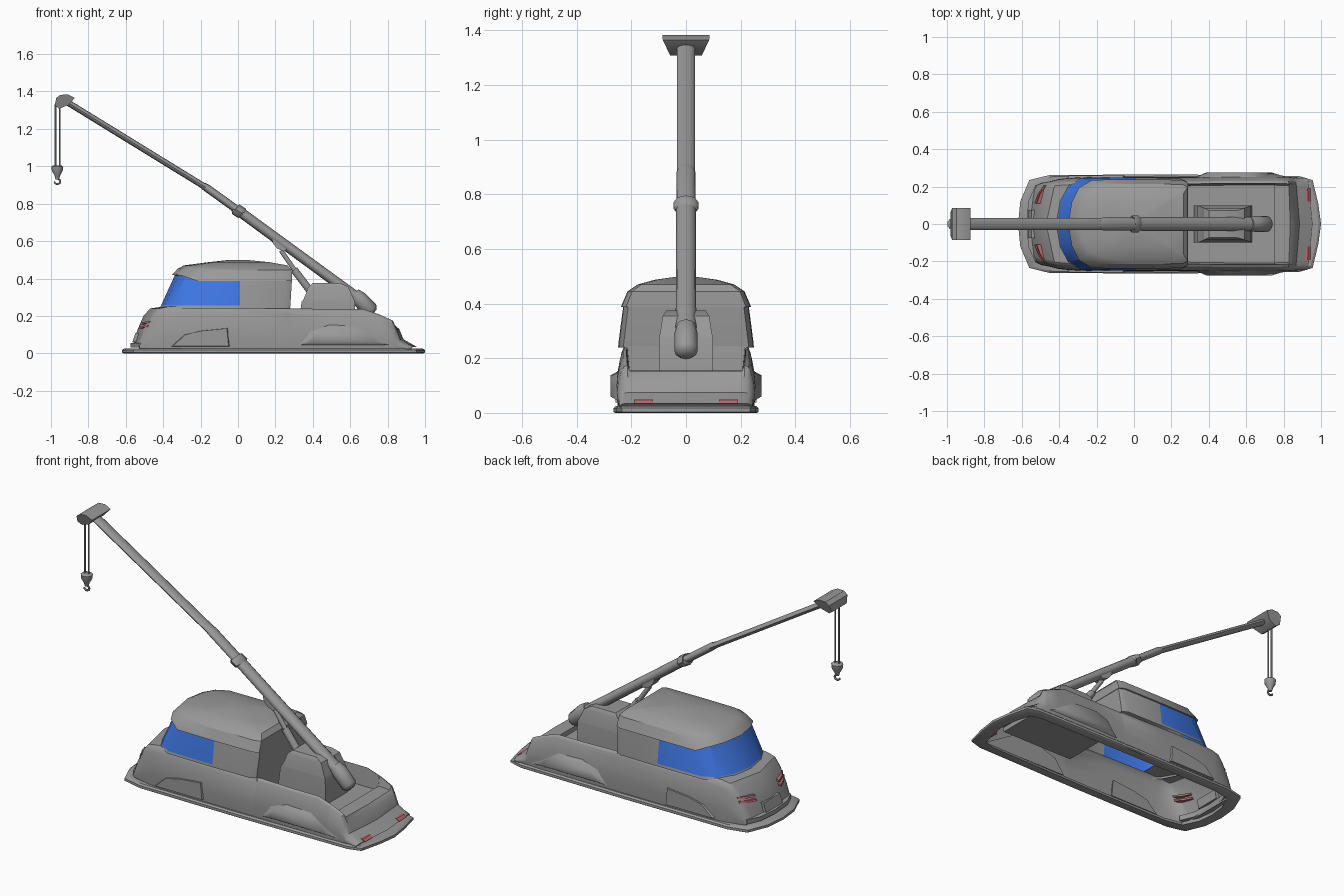
import bpy, bmesh, math
from mathutils import Vector

if "Cube" in bpy.data.objects:
    bpy.data.objects.remove(bpy.data.objects["Cube"])


def material(name, color):
    m = bpy.data.materials.new(name)
    m.diffuse_color = color
    m.use_nodes = True
    m.node_tree.nodes["Principled BSDF"].inputs["Base Color"].default_value = m.diffuse_color
    return m


GREY = material("dark_grey", (0.32, 0.32, 0.32, 1))
GLASS = material("blue_glass", (0.05, 0.19, 0.8, 1))
RED = material("lamp_red", (0.5, 0.14, 0.17, 1))


def make(name, verts, faces, mat=None, angle=32):
    bm = bmesh.new()
    vs = [bm.verts.new(v) for v in verts]
    for f in faces:
        bm.faces.new([vs[i] for i in f])
    bmesh.ops.recalc_face_normals(bm, faces=bm.faces)
    me = bpy.data.meshes.new(name)
    bm.to_mesh(me)
    bm.free()
    ob = bpy.data.objects.new(name, me)
    bpy.context.collection.objects.link(ob)
    me.materials.append(mat or GREY)
    bpy.ops.object.select_all(action='DESELECT')
    bpy.context.view_layer.objects.active = ob
    ob.select_set(True)
    bpy.ops.object.shade_smooth_by_angle(angle=math.radians(angle))
    return ob


def loft(name, rings, closed=True, caps=(True, True), mat=None, angle=32, skip=None):
    n = len(rings[0])
    verts = [v for r in rings for v in r]
    faces = []
    for i in range(len(rings) - 1):
        for j in range(n if closed else n - 1):
            if not (skip and skip(i, j)):
                k = (j + 1) % n
                faces.append((i * n + j, i * n + k, (i + 1) * n + k, (i + 1) * n + j))
    if caps[0]:
        faces.append(tuple(range(n)))
    if caps[1]:
        faces.append(tuple(range(len(verts) - n, len(verts))))
    return make(name, verts, faces, mat, angle)


def mirrored(half):
    """Half outline from y=0 (or +y) onwards, completed on the -y side."""
    return half + [(x, -y, z) for x, y, z in reversed(half) if abs(y) > 1e-6]


def prism(name, prof, y0, y1, taper=1.0, mat=None, angle=32):
    """Extrude an x-z profile from y0 to y1, scaling the far end about its centre."""
    cx = sum(p[0] for p in prof) / len(prof)
    cz = sum(p[1] for p in prof) / len(prof)
    a = [(x, y0, z) for x, z in prof]
    b = [(cx + (x - cx) * taper, y1, cz + (z - cz) * taper) for x, z in prof]
    return loft(name, [a, b], mat=mat, angle=angle)


def tube(name, pts, radii, n=12, flat=1.0):
    """Tube through points in the x-z plane; flat is thickness relative to the y half width."""
    P = [Vector(p) for p in pts]
    rings = []
    for i, p in enumerate(P):
        d = (P[min(i + 1, len(P) - 1)] - P[max(i - 1, 0)]).normalized()
        u = Vector((0, 1, 0))
        v = d.cross(u).normalized()
        rings.append([tuple(p + u * radii[i] * math.cos(2 * math.pi * k / n)
                            + v * radii[i] * flat * math.sin(2 * math.pi * k / n)) for k in range(n)])
    return loft(name, rings, angle=50)


# Skirt ring around the bottom
outline = [(-.62, 0), (-.608, .12), (-.56, .235), (-.45, .262), (.2, .265),
           (.88, .257), (.955, .235), (.985, .11), (1.0, 0)]


def skirt_ring(sx, sy, z):
    return mirrored([(.19 + (x - .19) * sx, y * sy, z) for x, y in outline])


rings = [skirt_ring(*a) for a in ((1, 1, .004), (1, 1, .018), (.985, .965, .026), (.93, .86, .026),
                                  (.92, .8, .0), (.99, .98, .0), (1, 1, .004))]
loft("skirt", rings, caps=(False, False))

# Lower body: stations of x, half width, rail height, deck height, bow
stations = [(-.56, .20, .05, .05, .05), (-.54, .215, .12, .12, .06), (-.505, .225, .20, .20, .07),
            (-.47, .235, .24, .24, .07), (-.40, .24, .25, .25, .04), (-.25, .246, .255, .255, 0),
            (.0, .246, .25, .25, 0), (.28, .246, .245, .245, 0), (.282, .246, .24, .13, 0),
            (.5, .25, .237, .13, 0), (.67, .25, .237, .13, 0), (.75, .25, .21, .13, 0),
            (.752, .25, .21, .155, 0), (.835, .247, .175, .153, -.01), (.862, .245, .13, .13, -.02),
            (.885, .243, .075, .075, -.025), (.955, .24, .035, .035, -.03)]
side = [(1, 0), (1.02, .3), (1.01, .55), (.96, .85), (.92, .96), (.87, 1)]
rings = []
for x, w, zt, zf, bow in stations:
    half = [(w * a, .02 + (zt - .02) * f) for a, f in side] + [(w * .83, zf), (0, zf)]
    rings.append(mirrored([(x + bow * (y / .25) ** 2, y, z) for y, z in half]))
loft("lower_body", rings, closed=False,
     skip=lambda i, j: 5 <= i < 7 and 5 <= j <= 8)

# Cab: levels of height, front x, half width, rear x, raise of the front brow
levels = [(.24, -.42, .246, .278, 0), (.255, -.412, .245, .28, 0), (.387, -.338, .228, .288, .03),
          (.388, -.352, .236, .290, .032), (.445, -.322, .212, .287, .008),
          (.470, -.29, .175, .265, 0), (.487, -.16, .115, .17, 0), (.498, -.06, .04, .06, 0)]
rings = []
for z, xf, w, xr, lift in levels:
    span = xr - xf
    xm = min(.01, xr - span * .35)
    rings.append(mirrored([(xf, 0, z + lift), (xf + span * .03, w * .5, z + lift),
                           (xf + span * .09, w * .82, z + lift * .8), (xf + span * .2, w, z),
                           (xm, w * 1.01, z), (xr - span * .05, w, z),
                           (xr, w * .93, z), (xr, 0, z)]))
cab = loft("cab", rings, caps=(False, True))
cab.data.materials.append(GLASS)
n = len(rings[0])
for j in (0, 1, 2, 3, n - 5, n - 4, n - 3, n - 2, n - 1):
    mid = cab.data.polygons[n + j].center
    if mid.x < 0:
        cab.data.polygons[n + j].material_index = 1

for s in (1, -1):
    tag = "left" if s < 0 else "right"
    # Wheel covers low on the flanks
    prism("front_fender_" + tag, [(-.36, .035), (-.29, .10), (-.2, .122), (-.05, .137), (-.04, .035)],
          s * .235, s * .258, .93, angle=60)
    prism("rear_fender_" + tag, [(.30, .035), (.36, .12), (.48, .16), (.66, .155), (.86, .035)],
          s * .235, s * .276, .62, angle=60)
    # Slim head lamps following the nose, and tail lamps
    for k in range(2):
        z0 = .132 + k * .022
        strip = []
        for y, x, dz in ((.11, -.533, 0), (.16, -.515, .004), (.205, -.487, .01)):
            x += (z0 - .132) * .45
            z = z0 + dz
            strip.append([(x, s * y, z), (x + .03, s * y, z), (x + .034, s * y, z + .01),
                          (x + .004, s * y, z + .01)])
        loft(f"head_lamp_{tag}_{k}", strip, mat=RED)
    prism("tail_lamp_" + tag, [(.87, .034), (.945, .034), (.93, .048), (.87, .052)],
          s * .12, s * .19, .95, RED)

# Front plate under the bonnet and a low bumper
prism("front_plate", [(-.565, .06), (-.548, .11), (-.51, .11), (-.52, .06)], -.075, .075)
loft("bumper", [[(x + dx, y, z) for x, z in ((-.01, .03), (-.01, .055), (.03, .06), (.03, .03))]
                for dx, y in ((-.52, -.2), (-.555, -.12), (-.565, 0), (-.555, .12), (-.52, .2))])

# Crane turret standing in the bed
box = [(.32, .63, .098, .13), (.34, .625, .098, .275), (.35, .62, .096, .288),
       (.36, .61, .092, .31), (.375, .59, .085, .355), (.40, .55, .072, .375)]
loft("turret", [[(a, -w, z), (b, -w, z), (b, w, z), (a, w, z)] for a, b, w, z in box],
     caps=(False, True))

# Boom foot and three telescoping sections
tube("boom_foot", [(.725, 0, .215), (.71, 0, .228), (.65, 0, .29), (.62, 0, .315)],
     [.025, .043, .043, .036], 12)
tube("boom_lower", [(.68, 0, .267), (.01, 0, .757)], [.038, .036], 12, .75)
tube("boom_collar", [(.022, 0, .742), (.022, 0, .748), (-.012, 0, .77), (-.012, 0, .772)],
     [.036, .046, .046, .034], 8, .7)
tube("boom_middle", [(.01, 0, .757), (-.165, 0, .883), (-.185, 0, .895)], [.034, .034, .03], 12, .62)
tube("boom_upper", [(-.17, 0, .886), (-.92, 0, 1.347)], [.033, .033], 12, .5)

# Boom head, flared towards the top
head = [(-.98, 1.325), (-.972, 1.365), (-.95, 1.382), (-.91, 1.384), (-.873, 1.366),
        (-.905, 1.328), (-.955, 1.308)]
loft("boom_head", [[(x, t * (.058 + .028 * min(1, (z - 1.308) / .06)), z) for x, z in head]
                   for t in (-1, 1)])

# Hoist cables, hook block and hook
for i, x in enumerate((-.976, -.953)):
    tube(f"hoist_cable_{i}", [(x, 0, 1.33), (x, 0, .99)], [.005, .005], 6)
tube("hook_block", [(-.966, 0, 1.003), (-.966, 0, .998), (-.966, 0, .978), (-.966, 0, .95), (-.966, 0, .93)],
     [.026, .033, .031, .016, .01], 10)
arc = [(-.966, 0, .935)] + [(-.966 + .016 * math.cos(a), 0, .919 + .014 * math.sin(a))
                            for a in [math.radians(70 - 36 * k) for k in range(8)]]
tube("hook", arc, [.006] * 8 + [.003], 6)

# Lifting ram from the turret to a lug under the boom
tube("ram_cylinder", [(.40, 0, .315), (.30, 0, .447)], [.021, .021], 10)
tube("ram_rod", [(.31, 0, .434), (.23, 0, .55)], [.013, .013], 10)
prism("ram_lug", [(.18, .625), (.185, .59), (.21, .56), (.245, .545), (.27, .56)], -.032, .032)
